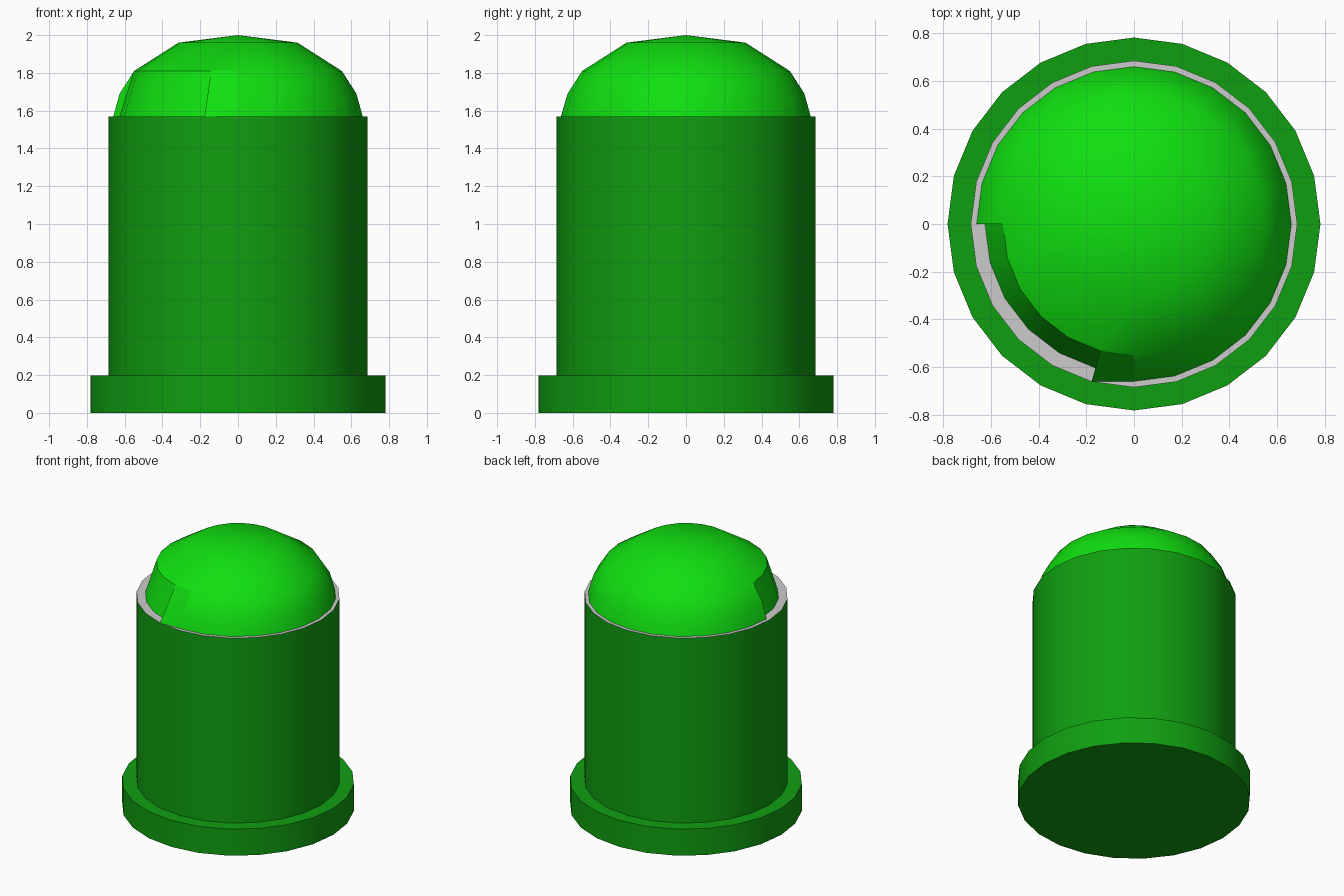
import bpy, bmesh
from math import sin, cos, radians

if "Cube" in bpy.data.objects:
    bpy.data.objects.remove(bpy.data.objects["Cube"])

SIDES = 24


def material(name, color):
    m = bpy.data.materials.new(name)
    m.diffuse_color = color
    m.use_nodes = True
    m.node_tree.nodes["Principled BSDF"].inputs["Base Color"].default_value = m.diffuse_color
    return m


def ring(bm, r, z, first=0, count=SIDES):
    step = 360 / SIDES
    return [bm.verts.new((r * cos(radians(i * step)), r * sin(radians(i * step)), z))
            for i in range(first, first + count)]


def bridge(bm, low, high, columns=range(SIDES)):
    for i in columns:
        j = (i + 1) % len(low)
        bm.faces.new((low[i], low[j], high[j], high[i]))


def finish(bm, name, mat=None):
    me = bpy.data.meshes.new(name)
    bm.to_mesh(me)
    bm.free()
    ob = bpy.data.objects.new(name, me)
    bpy.context.collection.objects.link(ob)
    if mat:
        me.materials.append(mat)
    bpy.ops.object.select_all(action='DESELECT')
    ob.select_set(True)
    bpy.context.view_layer.objects.active = ob
    bpy.ops.object.shade_smooth_by_angle(angle=radians(32))
    return ob


body_green = material("body_green", (0.005, 0.345, 0.005, 1))
dome_green = material("dome_green", (0.005, 0.74, 0.005, 1))

# Base flange and housing wall in one stepped profile
bm = bmesh.new()
rows = [ring(bm, r, z) for r, z in
        [(0.782, 0), (0.782, 0.197), (0.685, 0.197), (0.685, 1.57)]]
bm.faces.new(rows[0][::-1])
for low, high in zip(rows, rows[1:]):
    bridge(bm, low, high)
finish(bm, "housing", body_green)

# Grey rim on top of the housing
bm = bmesh.new()
bridge(bm, ring(bm, 0.685, 1.57), ring(bm, 0.625, 1.57))
finish(bm, "rim")

# Dome, with its two lower bands left open over the front left quarter
bm = bmesh.new()
rows = [ring(bm, r, z) for r, z in
        [(0.66, 1.57), (0.627, 1.69), (0.55, 1.81), (0.315, 1.96)]]
kept = [i for i in range(SIDES) if not 12 <= i < 18]
bridge(bm, rows[0], rows[1], kept)
bridge(bm, rows[1], rows[2], kept)
bridge(bm, rows[2], rows[3])
tip = bm.verts.new((0, 0, 2))
for i in range(SIDES):
    bm.faces.new((rows[3][i], rows[3][(i + 1) % SIDES], tip))

# Recessed wall inside the open quarter
foot = ring(bm, 0.625, 1.57, 12, 6)
edge = rows[2][12:18]
bridge(bm, foot, edge, range(5))

# End wall of the recess on the left (faces inward)
bm.faces.new((rows[1][12], rows[2][12], foot[0], rows[0][12]))

# Sloping stop block at the front end of the recess (faces inward)
corner = ring(bm, 0.685, 1.57, 17, 1)[0]
bm.faces.new((edge[5], rows[2][18], corner))
bm.faces.new((rows[2][18], rows[1][18], corner))
bm.faces.new((rows[1][18], rows[0][18], corner))
bm.faces.new((edge[5], corner, foot[5]))
bmesh.ops.delete(bm, geom=[v for v in bm.verts if not v.link_faces], context='VERTS')
finish(bm, "dome", dome_green)
